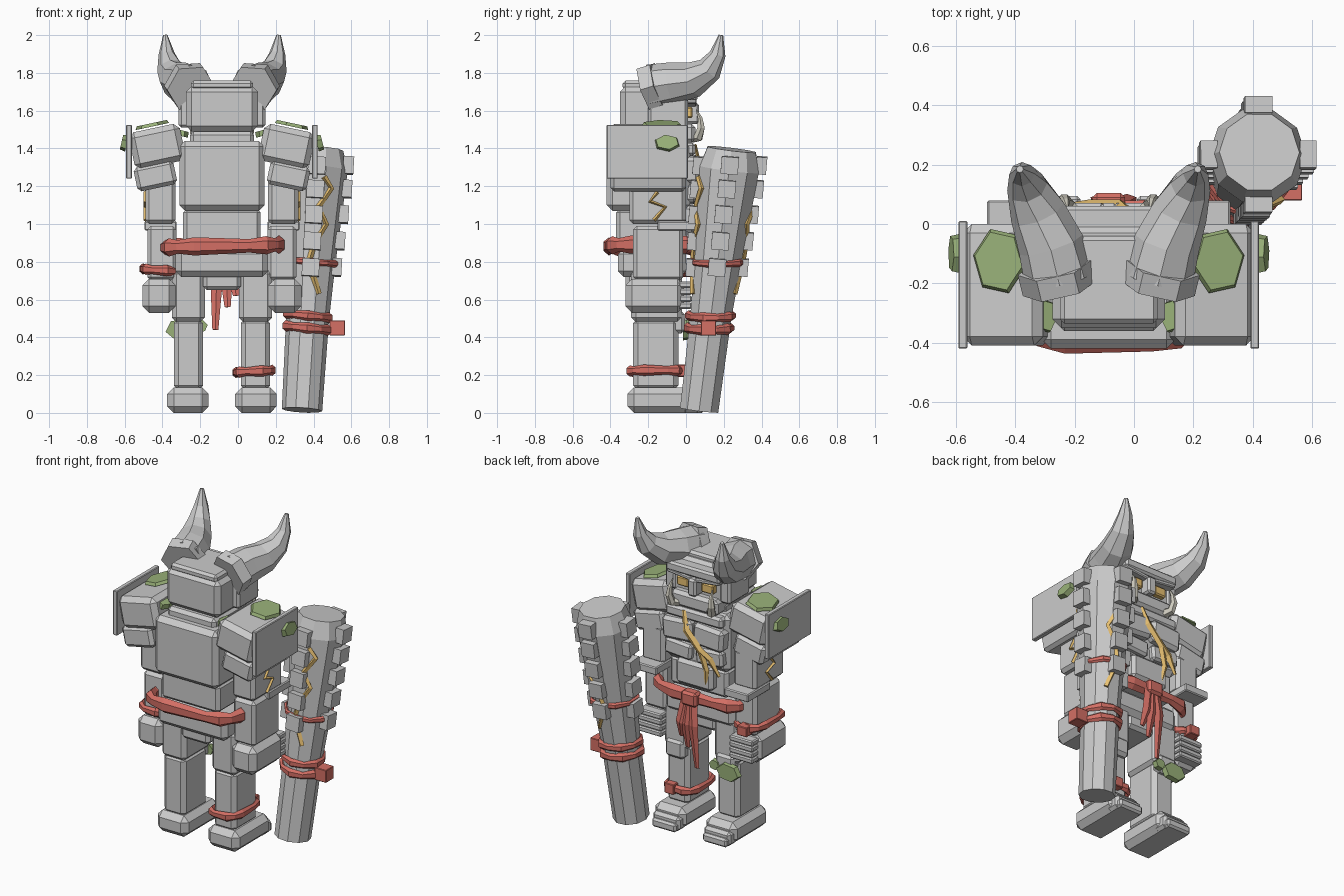
import bpy, bmesh
from math import sin, cos, pi, radians
from mathutils import Vector, Matrix

if "Cube" in bpy.data.objects:
    bpy.data.objects.remove(bpy.data.objects["Cube"])

CX = -0.085  # body symmetry plane


def material(name, rgb):
    m = bpy.data.materials.new(name)
    m.diffuse_color = (*rgb, 1)
    m.use_nodes = True
    m.node_tree.nodes["Principled BSDF"].inputs["Base Color"].default_value = m.diffuse_color
    return m


RED = material("cloth_red", (0.66, 0.16, 0.13))
GOLD = material("crack_gold", (0.82, 0.54, 0.17))
GREEN = material("moss_green", (0.32, 0.44, 0.19))
IVORY = material("tusk_ivory", (0.62, 0.60, 0.52))


def finish(bm, name, mat=None, mirror=False):
    """Turn a bmesh into an object, with an optional mirrored twin."""
    for i in range(2 if mirror else 1):
        if i:
            for v in bm.verts:
                v.co.x = 2 * CX - v.co.x
        bmesh.ops.recalc_face_normals(bm, faces=bm.faces[:])
        me = bpy.data.meshes.new(name)
        bm.to_mesh(me)
        ob = bpy.data.objects.new(name + ("_mirrored" if i else ""), me)
        bpy.context.collection.objects.link(ob)
        if mat:
            me.materials.append(mat)
    bm.free()


def box(name, x, y, z, bevel=0.02, mirror=False, mat=None, tilt=0, rx=0):
    """Chamfered block from x, y, z ranges; tilt turns about y, rx about x."""
    bm = bmesh.new()
    bmesh.ops.create_cube(bm, size=1)
    bmesh.ops.scale(bm, vec=(x[1] - x[0], y[1] - y[0], z[1] - z[0]), verts=bm.verts)
    if bevel:
        bmesh.ops.bevel(bm, geom=bm.edges[:], offset=bevel, segments=1, affect='EDGES')
    mid = Vector((sum(x) / 2, sum(y) / 2, sum(z) / 2))
    bm.transform(Matrix.Translation(mid) @ Matrix.Rotation(radians(tilt), 4, 'Y')
                 @ Matrix.Rotation(radians(rx), 4, 'X'))
    finish(bm, name, mat, mirror)


def tube(name, pts, sides, mat=None, mirror=False, closed=False, ref=(1, 0, 0), flat=1):
    """Faceted tube through (x, y, z, radius) points."""
    bm = bmesh.new()
    P = [Vector(p[:3]) for p in pts]
    n, rings = len(P), []
    for i, p in enumerate(P):
        a = P[i - 1] if (i or closed) else p
        b = P[(i + 1) % n] if (i < n - 1 or closed) else p
        t = (b - a).normalized()
        u = (Vector(ref) - t * t.dot(Vector(ref))).normalized()
        w = t.cross(u)
        rings.append([bm.verts.new(p + pts[i][3] * (u * cos(2 * pi * k / sides)
                      + w * flat * sin(2 * pi * k / sides))) for k in range(sides)])
    for i in range(n if closed else n - 1):
        r, s = rings[i], rings[(i + 1) % n]
        for k in range(sides):
            j = (k + 1) % sides
            bm.faces.new((r[k], r[j], s[j], s[k]))
    if not closed:
        bm.faces.new(rings[0])
        bm.faces.new(rings[-1])
    finish(bm, name, mat, mirror)


def band(name, c, rx, ry, r, square=0.6, tilt=0.0, n=12):
    """Uneven cloth wrap: a closed loop between an ellipse and a rectangle."""
    sg = lambda v: (abs(v) ** square) * (1 if v > 0 else -1)
    pts = []
    for i in range(n):
        a = 2 * pi * (i + 0.5) / n
        pts.append((c[0] + rx * sg(cos(a)), c[1] + ry * sg(sin(a)),
                    c[2] + tilt * cos(a), r * (0.85 + 0.3 * (i % 2))))
    tube(name, pts, 6, RED, closed=True, ref=(0, 0, 1), flat=0.7)


def moss(name, c, size, axis='Z', tilt=0, mirror=False):
    """Flat, slightly turned six-sided moss patch facing along an axis."""
    bm = bmesh.new()
    bmesh.ops.create_cone(bm, cap_ends=True, segments=6, radius1=1, radius2=0.9, depth=1)
    bm.transform(Matrix.Rotation(radians(20), 4, 'Z'))
    bmesh.ops.scale(bm, vec=size, verts=bm.verts)
    turn = {'Z': Matrix(), 'X': Matrix.Rotation(-pi / 2, 4, 'Y'),
            'Y': Matrix.Rotation(-pi / 2, 4, 'X')}[axis]
    bm.transform(Matrix.Translation(c) @ Matrix.Rotation(radians(tilt), 4, 'Y') @ turn)
    finish(bm, name, GREEN, mirror)


def sym(h):
    return (CX - h, CX + h)


# Torso and pelvis
box("chest", sym(.225), (-.42, .02), (1.07, 1.44), .03)
box("collar", sym(.17), (-.36, -.02), (1.40, 1.49), .02)
box("waist", sym(.205), (-.37, .0), (.90, 1.08), .02)
box("pelvis", sym(.245), (-.36, .0), (.72, .87), .03)
box("crotch", sym(.10), (-.32, -.03), (.65, .74), .02)
box("upper_chest_bar", sym(.20), (-.04, .05), (1.36, 1.43), .015)
box("pectoral", (-.30, -.088), (-.02, .07), (1.22, 1.36), .02, True, tilt=-4)
box("rib_plate", (-.29, -.10), (-.03, .055), (1.11, 1.21), .015, True, tilt=4)
box("belly_plate", sym(.13), (-.03, .05), (.94, 1.10), .02)

# Head and face
box("neck", sym(.15), (-.30, -.05), (1.43, 1.53), .01)
box("skull", sym(.19), (-.35, .0), (1.49, 1.73), .03)
box("skull_cap", sym(.165), (-.335, -.04), (1.71, 1.76), .015)
box("cheek", (-.315, -.24), (-.20, .01), (1.51, 1.67), .015, True)
box("brow", sym(.19), (-.05, .06), (1.65, 1.71), .012)
box("brow_ridge", (-.27, -.10), (-.02, .055), (1.63, 1.655), .006, True, tilt=6)
box("nose", sym(.03), (-.02, .07), (1.53, 1.64), .012)
box("eye", (-.215, -.13), (-.01, .035), (1.56, 1.62), .008, True, GOLD)
box("jaw", sym(.165), (-.08, .05), (1.43, 1.53), .02)
tube("tusk", [(-.20, .03, 1.455, .028), (-.225, .065, 1.46, .027), (-.235, .08, 1.51, .022),
              (-.23, .075, 1.56, .014), (-.225, .055, 1.605, .004)], 6, IVORY, True)

# Horns and their base rings
tube("horn", [(-.25, -.19, 1.725, .12), (-.28, -.07, 1.745, .112), (-.325, .04, 1.765, .095),
              (-.36, .125, 1.82, .07), (-.378, .168, 1.90, .043), (-.385, .185, 2.0, .012)], 8, None, True)
tube("horn_base", [(-.248, -.215, 1.718, .13), (-.265, -.145, 1.74, .13)], 6, None, True)

# Shoulders and arms
box("pauldron", (-.565, -.29), (-.41, .0), (1.31, 1.51), .03, True, tilt=-12)
box("pauldron_lower", (-.545, -.33), (-.40, .0), (1.19, 1.32), .02, True, tilt=-12)
box("shoulder_plate", (-.592, -.562), (-.42, .01), (1.24, 1.525), .004, True)
box("upper_arm", (-.49, -.33), (-.30, .0), (1.0, 1.24), .02, True)
box("elbow_guard", (-.495, -.325), (-.15, .08), (.965, 1.015), .006, True)
box("forearm", (-.48, -.325), (-.28, -.015), (.70, .99), .02, True)
box("fist", (-.505, -.33), (-.32, -.01), (.53, .71), .035, True)
for i in range(4):
    z = .55 + i * .037
    box(f"finger_{i + 1}", (-.49, -.325), (-.04, .03), (z, z + .034), .007, True)
box("thumb", (-.345, -.305), (-.20, -.06), (.58, .67), .012, True)

# Legs and feet
box("thigh", (-.35, -.175), (-.29, -.02), (.48, .76), .025, True)
box("shin", (-.34, -.185), (-.28, -.04), (.12, .50), .025, True)
box("knee_plate", (-.33, -.195), (-.08, -.005), (.42, .54), .02, True)
box("foot", (-.375, -.155), (-.31, .05), (0, .135), .035, True)
box("toe_step", (-.36, -.17), (-.02, .075), (.0, .09), .018, True)
box("toe_tip", (-.35, -.18), (.04, .095), (.0, .055), .012, True)

# Belt, sash and cloth wraps
band("belt", (CX, -.178, .883), .305, .232, .042, .45, .008, 16)
box("sash_knot", sym(.055), (.03, .105), (.84, .93), .015, mat=RED)
for i, (dx, zb) in enumerate([(-.035, .44), (.03, .56), (.075, .62)]):
    tube(f"sash_tail_{i + 1}", [(CX + dx * .4, .075, .88, .035), (CX + dx * .8, .09, .72, .034),
         (CX + dx, .06, zb, .016)], 4, RED, flat=.35)
band("arm_wrap", (-.415, -.15, .755), .09, .15, .026, tilt=-.008)
box("arm_wrap_knot", (-.46, -.39), (-.02, .045), (.72, .78), .004, mat=RED)
band("leg_wrap", (.085, -.16, .22), .098, .14, .026, tilt=.006)
box("leg_wrap_knot", (.085, .15), (-.06, .005), (.19, .255), .004, mat=RED)

# Moss patches
moss("shoulder_moss", (-.455, -.125, 1.525), (.092, .115, .018), 'Z', -12, True)
moss("plate_moss", (-.602, -.10, 1.43), (.045, .07, .03), 'X', 14, True)
moss("neck_moss", (-.295, -.31, 1.48), (.035, .06, .03), 'Z', 15, True)
moss("knee_moss", (-.30, .0, .44), (.085, .06, .03), 'Y')
moss("knee_moss_small", (-.20, -.01, .46), (.04, .035, .03), 'Y')

# Body cracks
crack = [(-.02, .05, 1.42), (-.05, .07, 1.31), (-.15, .07, 1.20), (-.21, .06, 1.16), (-.27, .05, 1.06)]
tube("chest_crack", [(*p, .026 if 0 < i < 4 else .012) for i, p in enumerate(crack)], 4, GOLD, flat=.5)
tube("chest_crack_branch", [(-.15, .068, 1.20, .025), (-.185, .058, 1.08, .02),
                            (-.17, .045, .97, .006)], 4, GOLD, flat=.5)
arm_crack = [(-.15, 1.17), (-.19, 1.12), (-.11, 1.09), (-.17, 1.02)]
tube("arm_crack", [(-.49, y, z, .011) for y, z in arm_crack], 4, GOLD, True)

# Club: leaning ten-sided shaft
PROFILE = [(.015, .107), (.5, .114), (.8, .13), (1.05, .148), (1.29, .165), (1.395, .135)]


def club_point(z, ang, out=0.0):
    """Point on the club surface at a height and angle in degrees."""
    r = PROFILE[-1][1]
    for (z0, r0), (z1, r1) in zip(PROFILE, PROFILE[1:]):
        if z <= z1:
            r = r0 + (r1 - r0) * (z - z0) / (z1 - z0)
            break
    a, t = radians(ang), z / 1.4
    return Vector((.338 + .085 * t + (r + out) * cos(a), .068 + .175 * t + (r + out) * sin(a), z))


tube("club", [(.338 + .085 * z / 1.4, .068 + .175 * z / 1.4, z, r) for z, r in PROFILE], 10)

# Club studs in four columns
for a in range(4):
    for i, z in enumerate((1.31, 1.185, 1.05, .91, .77)):
        p = club_point(z, a * 90, .008)
        h, d = .046, .028
        hx, hy = (d, h) if a % 2 == 0 else (h, d)
        box(f"club_stud_{a + 1}_{i + 1}", (p.x - hx, p.x + hx), (p.y - hy, p.y + hy),
            (z - .046, z + .046), 0, rx=-5, tilt=3.5)

# Club wraps, knot and cracks
for i, (z, r, k) in enumerate([(.80, .138, .018), (.515, .12, .024), (.45, .118, .026)]):
    c = club_point(z, 0) + club_point(z, 180)
    band(f"club_wrap_{i + 1}", (c.x / 2, c.y / 2, z), r, r, k, 1.0, -.012, 10)
box("club_knot", (.485, .567), (.08, .16), (.41, .49), .003, mat=RED)
zig = [(1.25, -75), (1.19, -58), (1.09, -82), (1.0, -62), (.9, -85), (.8, -95), (.63, -65)]
for name, side, lo in (("club_crack_front", 1, 0), ("club_crack_back", -1, 2)):
    tube(name, [(*club_point(z, a * side), .016) for z, a in zig[lo:]], 4, GOLD)
